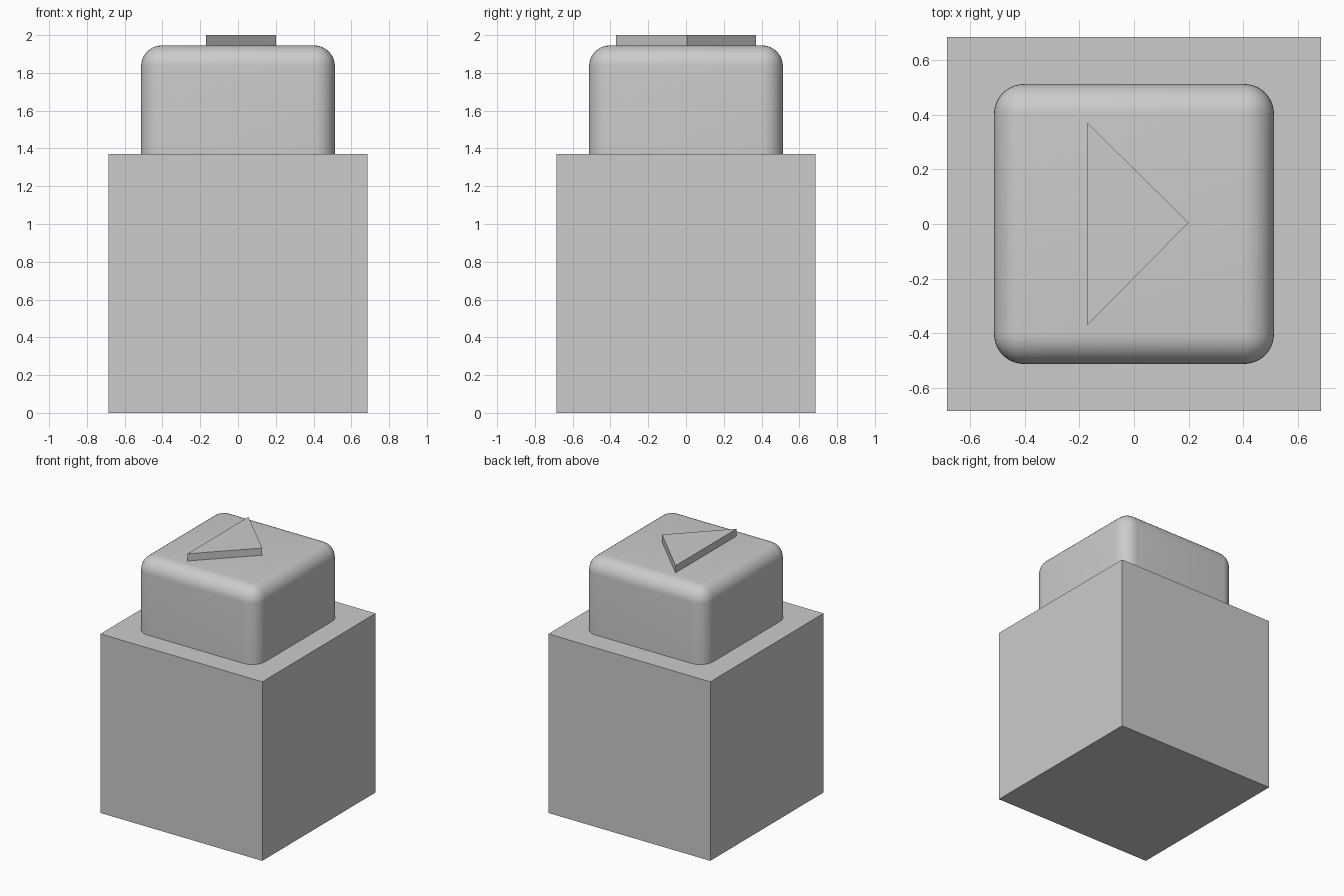
import bpy
import bmesh
import math

default = bpy.data.objects.get("Cube")
if default:
    bpy.data.objects.remove(default, do_unlink=True)

# One plain grey for every part
grey = bpy.data.materials.new("light_grey")
grey.use_nodes = True
colour = (0.6, 0.6, 0.6, 1)
grey.diffuse_color = colour
grey.node_tree.nodes["Principled BSDF"].inputs["Base Color"].default_value = colour


def prism(name, outline, bottom, top):
    """Extrude a counter-clockwise outline between two heights."""
    bm = bmesh.new()
    face = bm.faces.new([bm.verts.new((x, y, bottom)) for x, y in outline])
    grown = bmesh.ops.extrude_face_region(bm, geom=[face], use_keep_orig=True)["geom"]
    for v in grown:
        if isinstance(v, bmesh.types.BMVert):
            v.co.z = top
    bmesh.ops.recalc_face_normals(bm, faces=bm.faces)
    mesh = bpy.data.meshes.new(name)
    bm.to_mesh(mesh)
    bm.free()
    mesh.materials.append(grey)
    obj = bpy.data.objects.new(name, mesh)
    bpy.context.collection.objects.link(obj)
    return obj


def square(half):
    return [(-half, -half), (half, -half), (half, half), (-half, half)]


# Housing block
prism("base_block", square(0.685), 0, 1.37)

# Rounded push button, sunk into the block
button = prism("button", square(0.513), 0.92, 1.945)
bevel = button.modifiers.new("rounded_edges", "BEVEL")
bevel.width = 0.11
bevel.segments = 10
bpy.ops.object.select_all(action="DESELECT")
button.select_set(True)
bpy.context.view_layer.objects.active = button
bpy.ops.object.modifier_apply(modifier=bevel.name)
bpy.ops.object.shade_smooth_by_angle(angle=math.radians(30))

# Raised triangular marker pointing to the left side
prism("triangle_marker", [(-0.17, -0.37), (0.2, 0.005), (-0.17, 0.37)], 1.92, 2.0)
